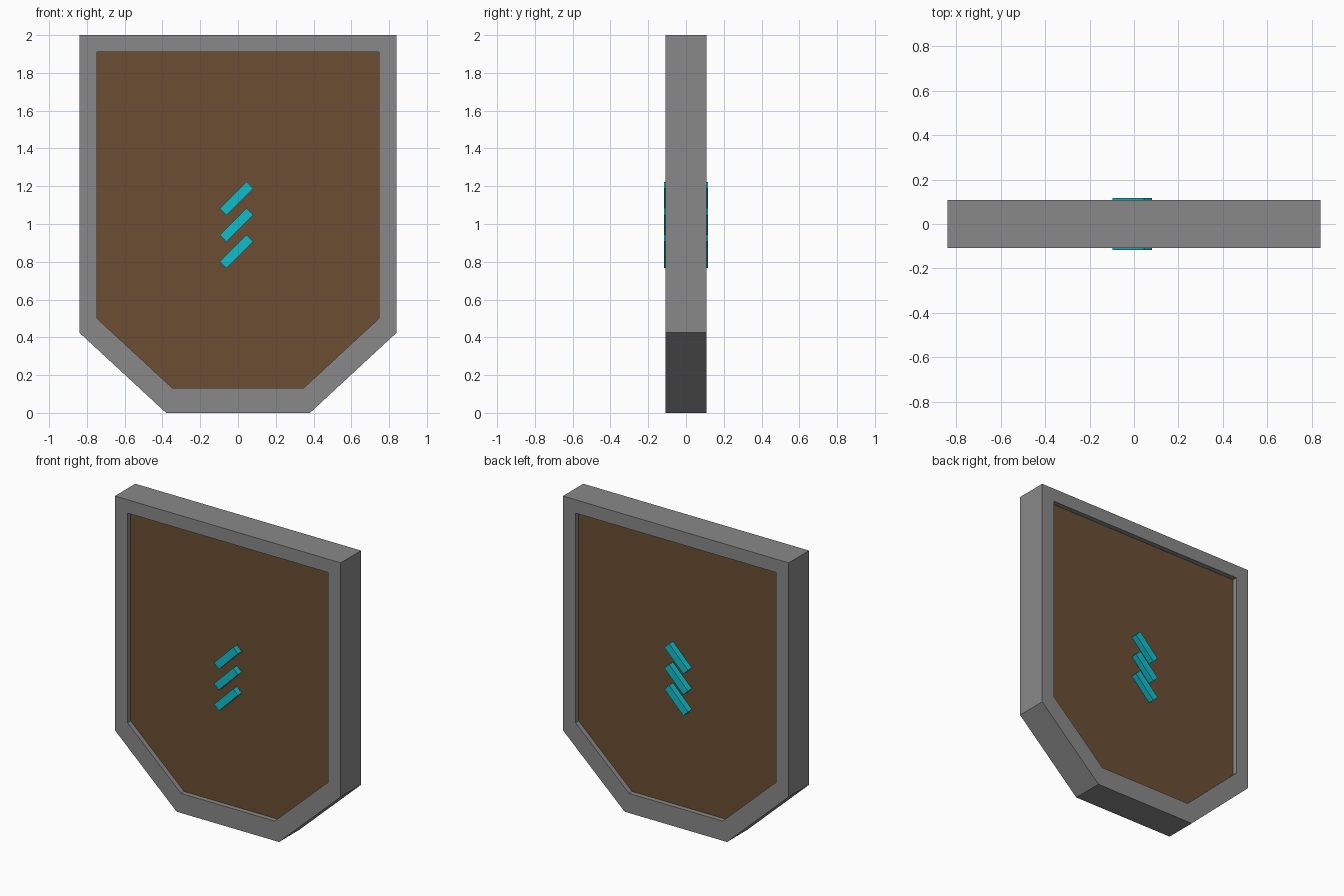
import bpy, bmesh, math

if "Cube" in bpy.data.objects:
    bpy.data.objects.remove(bpy.data.objects["Cube"])


def material(name, rgb):
    m = bpy.data.materials.new(name)
    m.diffuse_color = (*rgb, 1.0)
    m.use_nodes = True
    m.node_tree.nodes["Principled BSDF"].inputs["Base Color"].default_value = m.diffuse_color
    return m


GREY = material("grey metal", (0.25, 0.25, 0.255))
BROWN = material("brown wood", (0.147, 0.076, 0.033))
TEAL = material("teal paint", (0.005, 0.515, 0.61))


def outline(half, top, corner_z, foot, bottom):
    """Mirrored six-sided shield outline in the x-z plane."""
    right = [(foot, bottom), (half, corner_z), (half, top)]
    return right + [(-x, z) for x, z in reversed(right)]


def finish(bm, name, mat):
    bmesh.ops.recalc_face_normals(bm, faces=bm.faces)
    mesh = bpy.data.meshes.new(name)
    bm.to_mesh(mesh)
    bm.free()
    mesh.materials.append(mat)
    ob = bpy.data.objects.new(name, mesh)
    bpy.context.collection.objects.link(ob)
    return ob


def ring(bm, pts, y):
    return [bm.verts.new((x, y, z)) for x, z in pts]


OUTER = outline(0.84, 2.0, 0.425, 0.381, 0.0)
INNER = outline(0.746, 1.91, 0.50, 0.348, 0.132)
FRAME_Y, PANEL_Y, BAR_Y = 0.108, 0.075, 0.116

# frame: outer and inner outlines joined into a closed hollow rim
bm = bmesh.new()
loops = [ring(bm, OUTER, -FRAME_Y), ring(bm, OUTER, FRAME_Y),
         ring(bm, INNER, FRAME_Y), ring(bm, INNER, -FRAME_Y)]
for k in range(4):
    a, b = loops[k], loops[(k + 1) % 4]
    for i in range(6):
        j = (i + 1) % 6
        bm.faces.new((a[i], a[j], b[j], b[i]))
finish(bm, "frame", GREY)

# panel: recessed board filling the rim
bm = bmesh.new()
front, back = ring(bm, INNER, -PANEL_Y), ring(bm, INNER, PANEL_Y)
bm.faces.new(front)
bm.faces.new(back)
for i in range(6):
    j = (i + 1) % 6
    bm.faces.new((front[i], front[j], back[j], back[i]))
finish(bm, "panel", BROWN)

# three slanted bars, passing through the panel to show on both sides
for n in range(3):
    bm = bmesh.new()
    bmesh.ops.create_cube(bm, size=1.0)
    bmesh.ops.scale(bm, vec=(0.2, 2 * BAR_Y, 0.05), verts=bm.verts)
    bar = finish(bm, f"slanted_bar_{n + 1}", TEAL)
    bar.location = (-0.008, 0, 1.135 - 0.14 * n)
    bar.rotation_euler = (0, -math.radians(45), 0)
